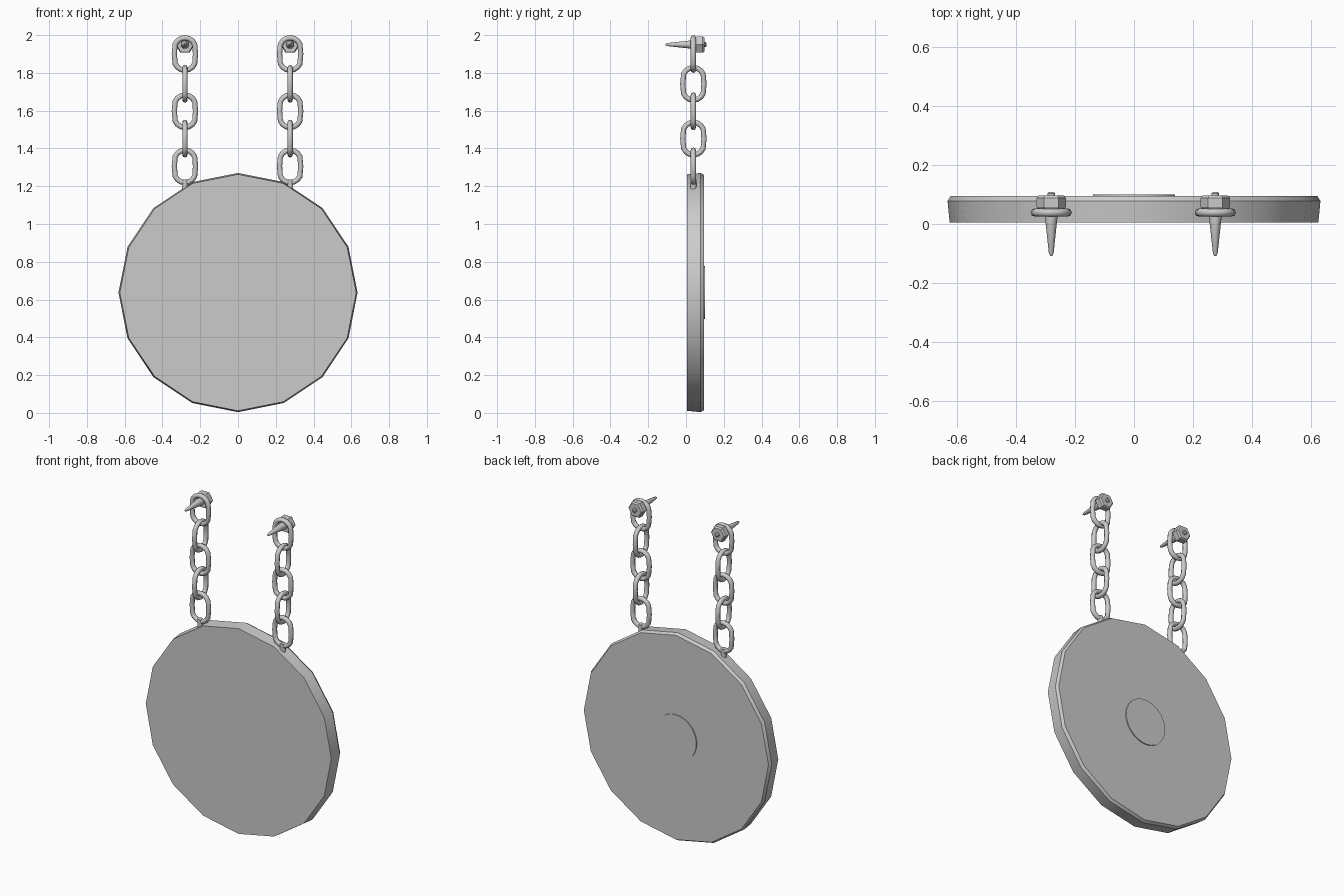
import bpy, bmesh
from math import cos, sin, pi

if "Cube" in bpy.data.objects:
    bpy.data.objects.remove(bpy.data.objects["Cube"])


def lathe(name, profile, n, x, z, smooth=35):
    """Revolve (radius, y) points about a y-direction axis; ends are capped."""
    bm = bmesh.new()
    rings = []
    for r, y in profile:
        rings.append([bm.verts.new((r * cos(2 * pi * i / n), y, r * sin(2 * pi * i / n)))
                      for i in range(n)])
    for a, b in zip(rings, rings[1:]):
        for i in range(n):
            j = (i + 1) % n
            bm.faces.new((a[i], a[j], b[j], b[i]))
    bm.faces.new(rings[0])
    bm.faces.new(rings[-1])
    bmesh.ops.recalc_face_normals(bm, faces=bm.faces)
    me = bpy.data.meshes.new(name)
    bm.to_mesh(me)
    bm.free()
    ob = bpy.data.objects.new(name, me)
    bpy.context.collection.objects.link(ob)
    ob.location = (x, 0, z)
    bpy.ops.object.select_all(action='DESELECT')
    bpy.context.view_layer.objects.active = ob
    ob.select_set(True)
    if smooth:
        bpy.ops.object.shade_smooth_by_angle(angle=smooth * pi / 180)
    return ob


def chain_link(name, x, z, sideways):
    """Oval link: a torus whose upper and lower halves are pulled apart."""
    bpy.ops.mesh.primitive_torus_add(major_radius=0.056, minor_radius=0.014,
                                     major_segments=16, minor_segments=8,
                                     rotation=(pi / 2, 0, 0))
    ob = bpy.context.object
    ob.name = name
    bpy.ops.object.transform_apply(location=False, rotation=True, scale=False)
    for v in ob.data.vertices:
        if abs(v.co.z) > 0.003:
            v.co.z += 0.03 if v.co.z > 0 else -0.03
    ob.location = (x, CHAIN_Y, z)
    ob.rotation_euler.z = pi / 2 if sideways else 0
    bpy.ops.object.shade_smooth_by_angle(angle=60 * pi / 180)


CHAIN_Y = 0.039
DISC_Z = 0.637

# Hanging disc with slightly flared rim and bevelled back edge
lathe("disc", [(0.626, 0.005), (0.633, 0.078), (0.623, 0.095)], 16, 0, DISC_Z, 30)

# Thin round plate in the middle of the back
lathe("back_plate", [(0.14, 0.09), (0.14, 0.101)], 40, 0, DISC_Z)

for side, x in (("left", -0.281), ("right", 0.276)):
    # Chain of alternating links
    for i, z in enumerate((1.90, 1.742, 1.597, 1.452, 1.305)):
        chain_link(f"{side}_link_{i + 1}", x, z, i % 2 == 1)

    # Peg joining the last link to the disc
    bpy.ops.mesh.primitive_cylinder_add(vertices=10, radius=0.016, depth=0.075,
                                        location=(x, CHAIN_Y, 1.1975))
    bpy.context.object.name = f"{side}_peg"
    bpy.ops.object.shade_smooth_by_angle(angle=40 * pi / 180)

    # Wall spike, hexagonal head and end knob
    lathe(f"{side}_spike", [(0.003, -0.109), (0.008, -0.1), (0.022, 0.03), (0.022, 0.06)],
          12, x, 1.95)
    lathe(f"{side}_bolt_head", [(0.044, 0.05), (0.05, 0.058), (0.05, 0.088), (0.042, 0.097)],
          6, x, 1.95, None)
    lathe(f"{side}_knob", [(0.013, 0.095), (0.013, 0.104), (0.007, 0.109)], 12, x, 1.95)
